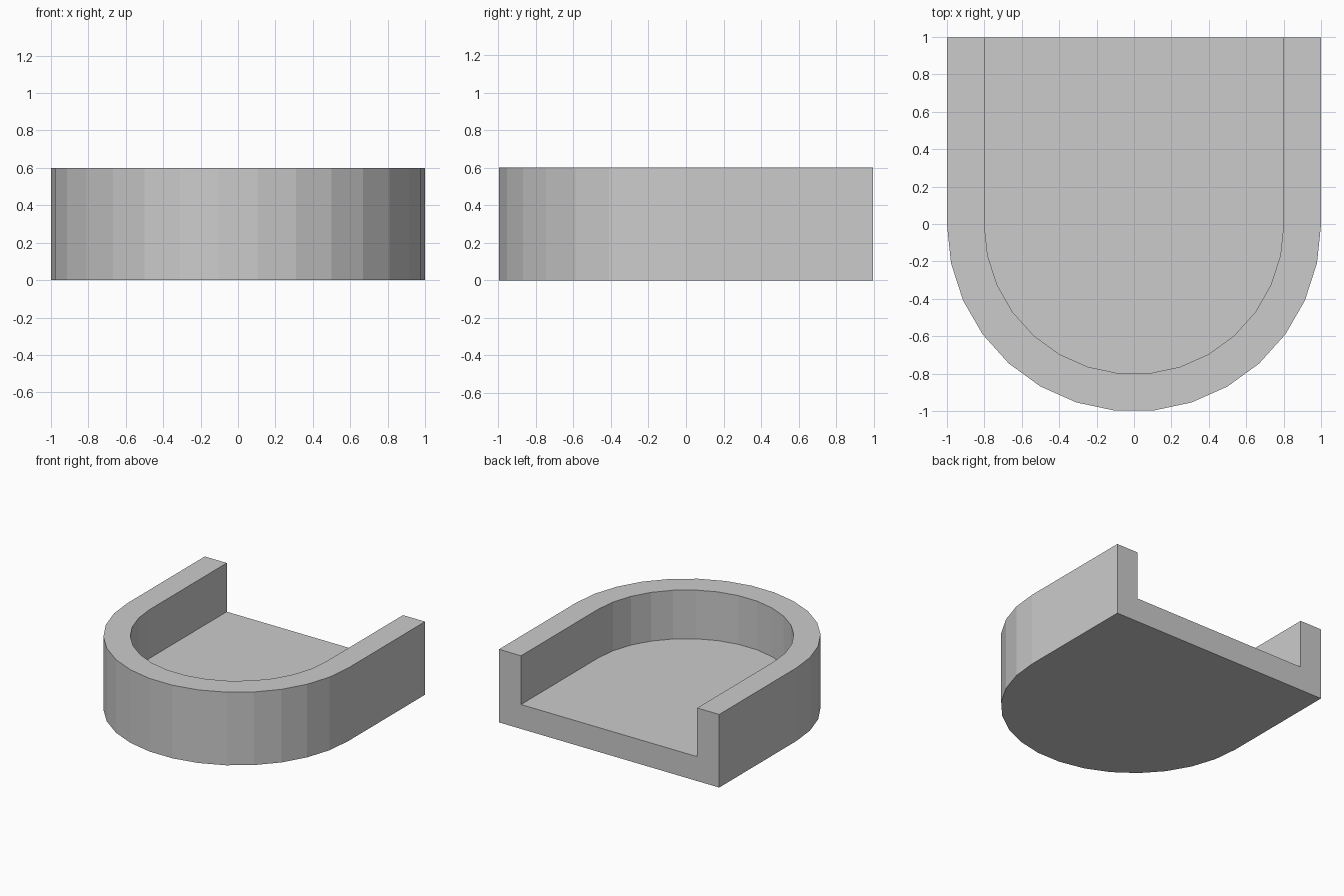
import bpy
import bmesh
from math import cos, sin, pi

default_cube = bpy.data.objects.get("Cube")
if default_cube:
    bpy.data.objects.remove(default_cube, do_unlink=True)

SEGMENTS = 15
HEIGHT, FLOOR = 0.6, 0.2
OUTER, INNER = 1.0, 0.8
# Centre the faceted half circle plus straight sides along y
ARC_Y = (cos(pi / SEGMENTS / 2) - 1) / 2
BACK_Y = ARC_Y + 1

grey = bpy.data.materials.new("plain grey")
grey.use_nodes = True
color = (0.6, 0.6, 0.6, 1)
grey.diffuse_color = color
grey.node_tree.nodes["Principled BSDF"].inputs["Base Color"].default_value = color

bm = bmesh.new()


def u_outline(radius, z):
    """U shape from the back left, around the front, to the back right."""
    arc = [(radius * cos(pi * i / SEGMENTS), ARC_Y - radius * sin(pi * i / SEGMENTS))
           for i in range(SEGMENTS + 1)]
    points = [(radius, BACK_Y)] + arc + [(-radius, BACK_Y)]
    return [bm.verts.new((x, y, z)) for x, y in points]


def bridge(a, b):
    """Strip of quads between two outlines."""
    for i in range(len(a) - 1):
        bm.faces.new((a[i], a[i + 1], b[i + 1], b[i]))


outer_base = u_outline(OUTER, 0)
outer_rim = u_outline(OUTER, HEIGHT)
inner_rim = u_outline(INNER, HEIGHT)
inner_floor = u_outline(INNER, FLOOR)

# Outer wall, flat rim and inner wall
bridge(outer_base, outer_rim)
bridge(outer_rim, inner_rim)
bridge(inner_rim, inner_floor)

# Underside, recessed floor and open U-shaped back
bm.faces.new(outer_base)
bm.faces.new(inner_floor)
loops = (outer_base, outer_rim, inner_rim, inner_floor)
bm.faces.new([o[0] for o in loops] + [o[-1] for o in reversed(loops)])

bmesh.ops.recalc_face_normals(bm, faces=bm.faces)
mesh = bpy.data.meshes.new("curved_tray")
bm.to_mesh(mesh)
bm.free()
mesh.materials.append(grey)
tray = bpy.data.objects.new("curved_tray", mesh)
bpy.context.collection.objects.link(tray)
